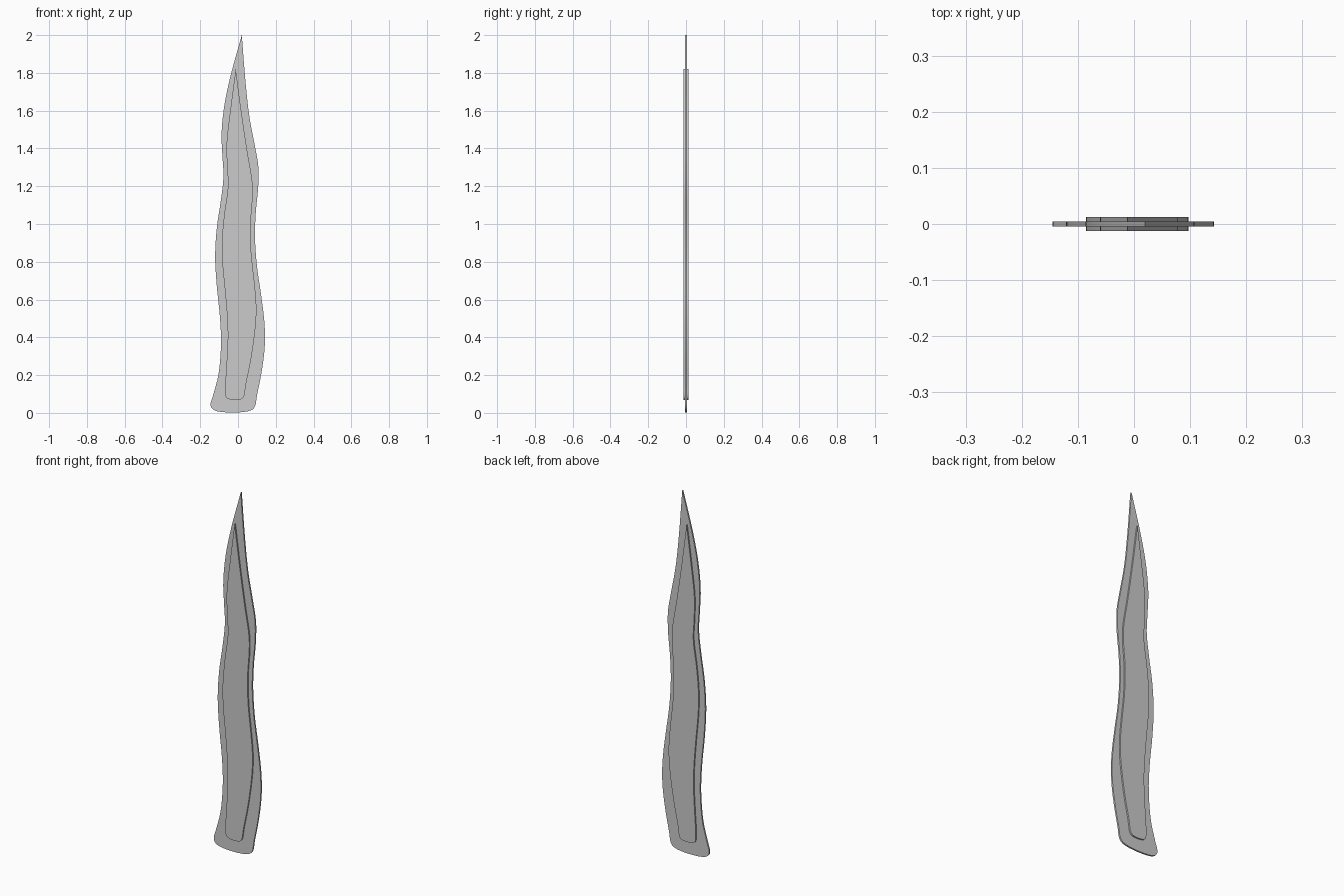
import bpy, bmesh
from mathutils import Vector

if "Cube" in bpy.data.objects:
    bpy.data.objects.remove(bpy.data.objects["Cube"])

# Outlines as (x, z), starting at the sharp tip and running down the left side
BLADE = [(0.02, 2.0), (-0.038, 1.79), (-0.072, 1.63), (-0.087, 1.48), (-0.083, 1.37),
         (-0.077, 1.25), (-0.09, 1.13), (-0.112, 0.98), (-0.121, 0.83), (-0.113, 0.68),
         (-0.095, 0.50), (-0.09, 0.36), (-0.104, 0.20), (-0.13, 0.10), (-0.145, 0.04),
         (-0.128, 0.015), (-0.03, 0.002), (0.07, 0.014), (0.09, 0.035), (0.1, 0.09),
         (0.122, 0.20), (0.138, 0.31), (0.143, 0.40), (0.138, 0.50), (0.12, 0.64),
         (0.1, 0.78), (0.09, 0.93), (0.094, 1.06), (0.107, 1.20), (0.107, 1.31),
         (0.09, 1.41), (0.06, 1.57), (0.04, 1.75)]
CORE = [(-0.012, 1.82), (-0.037, 1.63), (-0.06, 1.43), (-0.058, 1.31), (-0.053, 1.20),
        (-0.073, 1.05), (-0.085, 0.91), (-0.083, 0.80), (-0.069, 0.65), (-0.057, 0.50),
        (-0.054, 0.40), (-0.061, 0.25), (-0.068, 0.12), (-0.063, 0.083), (-0.045, 0.072),
        (0.015, 0.072), (0.03, 0.084), (0.042, 0.15), (0.07, 0.29), (0.094, 0.47),
        (0.097, 0.57), (0.086, 0.70), (0.07, 0.85), (0.067, 1.0), (0.077, 1.14),
        (0.076, 1.22), (0.05, 1.38), (0.02, 1.58)]


def smooth_outline(pts, steps=4):
    """Centripetal spline through the points, keeping the tip sharp."""
    p = [Vector(q) for q in pts] + [Vector(pts[0])]
    p = [2 * p[0] - p[1]] + p + [2 * p[-1] - p[-2]]
    out = []
    for a, b, c, d in zip(p, p[1:], p[2:], p[3:]):
        t0 = 0
        t1 = t0 + (b - a).length ** 0.5
        t2 = t1 + (c - b).length ** 0.5
        t3 = t2 + (d - c).length ** 0.5
        for i in range(steps):
            t = t1 + (t2 - t1) * i / steps
            a1 = a.lerp(b, (t - t0) / (t1 - t0))
            a2 = b.lerp(c, (t - t1) / (t2 - t1))
            a3 = c.lerp(d, (t - t2) / (t3 - t2))
            b1 = a1.lerp(a2, (t - t0) / (t2 - t0))
            b2 = a2.lerp(a3, (t - t1) / (t3 - t1))
            out.append(b1.lerp(b2, (t - t1) / (t2 - t1)))
    return out


def plate(name, pts, half):
    bm = bmesh.new()
    face = bm.faces.new([bm.verts.new((q.x, -half, q.y)) for q in smooth_outline(pts)])
    ext = bmesh.ops.extrude_face_region(bm, geom=[face])
    moved = [g for g in ext["geom"] if isinstance(g, bmesh.types.BMVert)]
    bmesh.ops.translate(bm, verts=moved, vec=(0, 2 * half, 0))
    bmesh.ops.recalc_face_normals(bm, faces=bm.faces)
    caps = [f for f in bm.faces if len(f.verts) > 4]
    bmesh.ops.triangulate(bm, faces=caps)
    me = bpy.data.meshes.new(name)
    bm.to_mesh(me)
    bm.free()
    ob = bpy.data.objects.new(name, me)
    bpy.context.collection.objects.link(ob)
    bpy.ops.object.select_all(action='DESELECT')
    ob.select_set(True)
    bpy.context.view_layer.objects.active = ob
    bpy.ops.object.shade_smooth_by_angle()


# Thin wavy cutting edge and the thicker raised core on both faces
plate("blade_edge", BLADE, 0.0045)
plate("blade_core", CORE, 0.0125)
